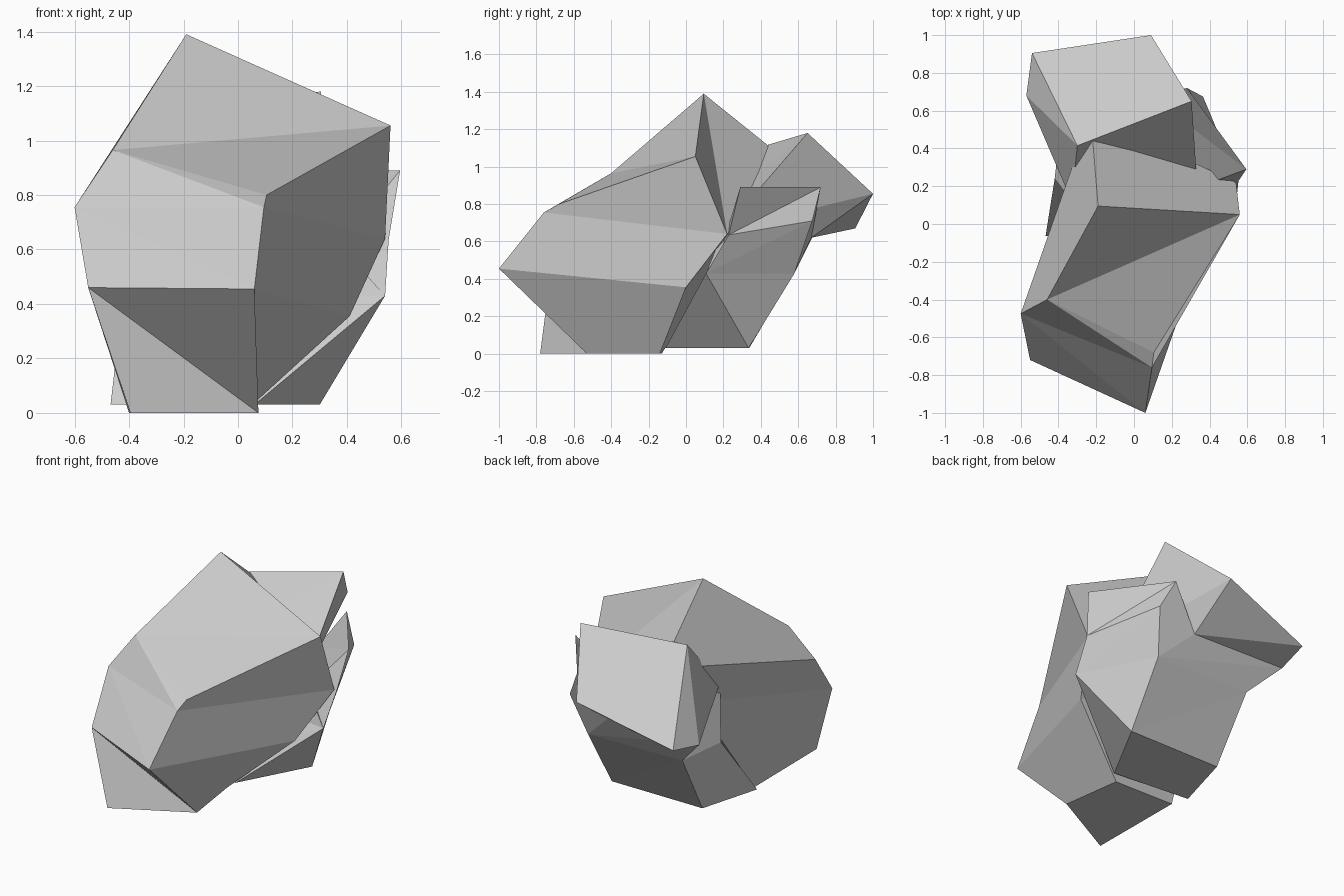
import bpy, bmesh

if "Cube" in bpy.data.objects:
    bpy.data.objects.remove(bpy.data.objects["Cube"])


def loft(name, rings, caps=((0, 1, 2, 3),), flip=()):
    """Flat-faced rock: skin matching rings, then close both ends with caps.
    Skewed sides are split in two; flip lists (row, side) using the other diagonal."""
    bm = bmesh.new()
    rows = [[bm.verts.new(p) for p in ring] for ring in rings]
    n = len(rings[0])
    for r, (a, b) in enumerate(zip(rows, rows[1:])):
        for i in range(n):
            j = (i + 1) % n
            if (r, i) in flip:
                tris = (a[i], b[i], a[j]), (b[i], b[j], a[j])
            else:
                tris = (a[i], b[i], b[j]), (a[i], b[j], a[j])
            for t in tris:
                bm.faces.new(t)
    for row in (rows[0], rows[-1]):
        for cap in caps:
            bm.faces.new([row[i] for i in cap])
    bmesh.ops.recalc_face_normals(bm, faces=bm.faces)
    mesh = bpy.data.meshes.new(name)
    bm.to_mesh(mesh)
    bm.free()
    obj = bpy.data.objects.new(name, mesh)
    bpy.context.collection.objects.link(obj)
    return obj


# Large leaning front rock: left outline skinned to right outline
left = [(-.19, .095, 1.39), (-.46, -.40, .965), (-.60, -.475, .755), (-.55, -.72, .46),
        (-.395, -.78, 0), (-.40, -.13, 0), (-.28, .30, .68), (-.23, .58, 1.0)]
right = [(.56, .05, 1.055), (.105, -.68, .80), (.095, -.76, .755), (.06, -1.0, .455),
         (.075, -.53, 0), (.02, -.14, 0), (.41, 0, .355), (.54, .22, .64)]
loft("front_rock", [left, right], caps=((0, 1, 2, 7), (2, 3, 6, 7), (3, 4, 5, 6)),
     flip={(0, 0), (0, 7)})

# Back rock: foot, waist, neck and tilted top block
waist = [(.54, .107, .43), (.30, .58, .43), (-.38, .58, .44), (-.42, .24, .44)]
neck = [(.335, .20, .66), (.095, .67, .62), (-.57, .68, .63), (-.33, .12, .76)]
foot = [(.06, -.11, .03), (.30, .335, .03), (-.355, .338, .03), (-.468, -.063, .03)]
top = [(.305, .65, 1.18), (.09, 1.0, .855), (-.54, .905, .67), (-.30, .415, 1.11)]
loft("back_rock", [foot, waist, neck, top], flip={(0, 0)})

# Wedge shard branching to the right of the back rock
shard_front = [waist[0], (.553, .228, .635), (.595, .29, .89), (.30, .18, .53)]
shard_back = [waist[1], (.365, .675, .71), (.28, .72, .89), neck[1]]
loft("side_shard", [shard_front, shard_back])
